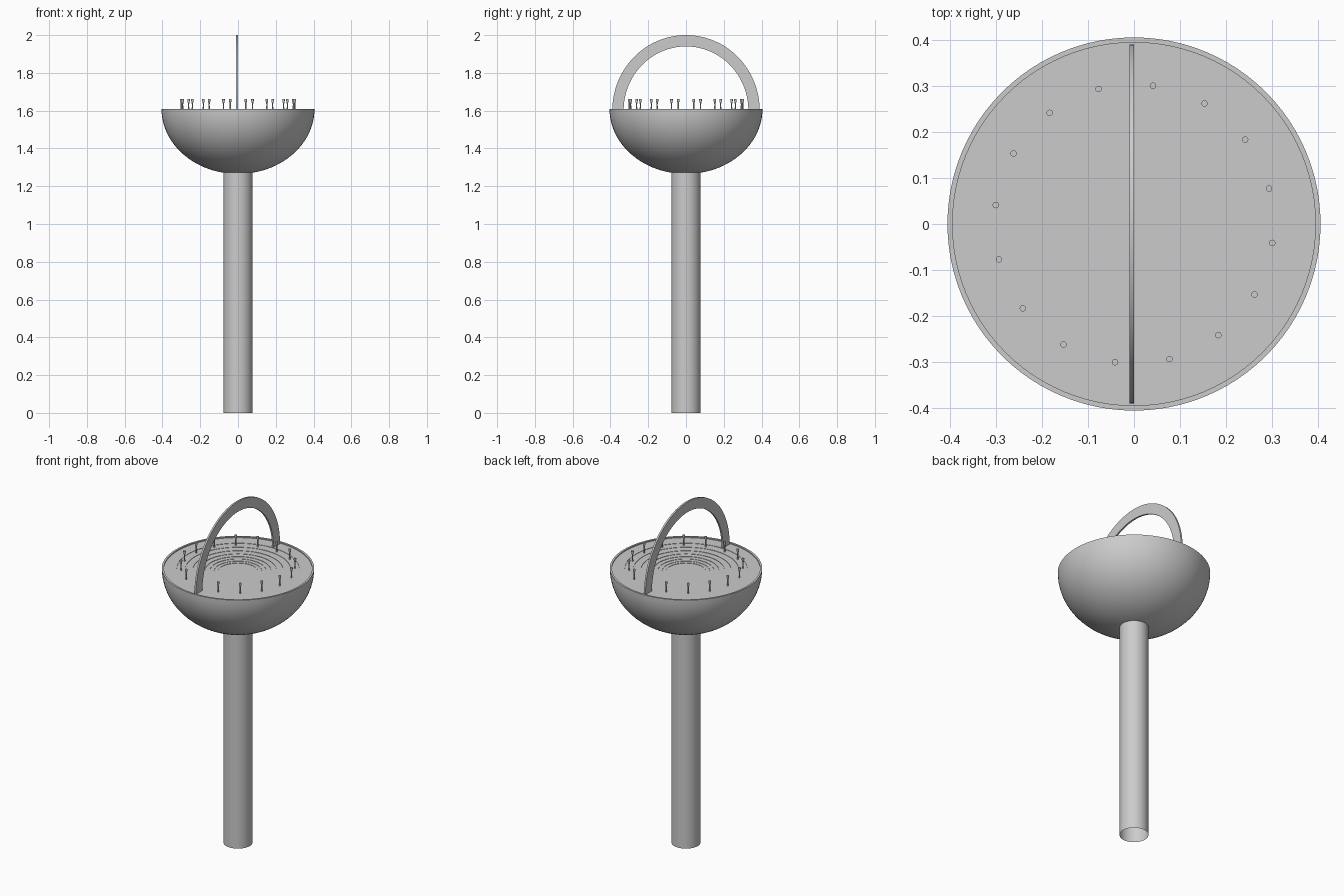
import bpy, bmesh, math

cube = bpy.data.objects.get("Cube")
if cube:
    bpy.data.objects.remove(cube)

grey = bpy.data.materials.new("stone grey")
grey.use_nodes = True
colour = (0.6, 0.6, 0.6, 1)
grey.diffuse_color = colour
grey.node_tree.nodes["Principled BSDF"].inputs["Base Color"].default_value = colour


def finish(name, bm, angle=30):
    bmesh.ops.recalc_face_normals(bm, faces=bm.faces)
    mesh = bpy.data.meshes.new(name)
    bm.to_mesh(mesh)
    bm.free()
    mesh.materials.append(grey)
    obj = bpy.data.objects.new(name, mesh)
    bpy.context.collection.objects.link(obj)
    bpy.ops.object.select_all(action="DESELECT")
    obj.select_set(True)
    bpy.context.view_layer.objects.active = obj
    bpy.ops.object.shade_smooth_by_angle(angle=math.radians(angle))
    return obj


def lathe(name, profile, sides=96, angle=30):
    """Spin a list of (radius, height) points around the z axis."""
    bm = bmesh.new()
    verts = [bm.verts.new((r, 0, z)) for r, z in profile]
    edges = [bm.edges.new(pair) for pair in zip(verts, verts[1:])]
    bmesh.ops.spin(bm, geom=verts + edges, cent=(0, 0, 0), axis=(0, 0, 1),
                   angle=math.tau, steps=sides)
    bmesh.ops.remove_doubles(bm, verts=bm.verts, dist=1e-5)
    return finish(name, bm, angle)


RIM = 1.61

# Open tubular stalk
lathe("stalk", [(0.077, 0), (0.077, 1.28)], 64)

# Bowl: half ellipse outside, narrow lip, shallow stepped basin inside
outer = []
for i in range(25):
    a = i / 24 * math.pi / 2
    outer.append((0.405 * math.sin(a), RIM - 0.345 * math.cos(a)))
basin = [(0.394, RIM)]
level = RIM - 0.006
for radius in (0.394, 0.326, 0.28, 0.24, 0.205, 0.175, 0.15, 0.127, 0.107):
    basin += [(radius, basin[-1][1]), (radius, level)]
    level -= 0.002
lathe("bowl", outer + basin[1:] + [(0, basin[-1][1])])

# Flat arch standing across the bowl from front to back
bm = bmesh.new()
rows = []
for i in range(65):
    a = math.pi * i / 64
    rows.append([bm.verts.new((x, r * math.cos(a), RIM - 0.008 + (r + 0.008) * math.sin(a)))
                 for x, r in ((-0.01, 0.33), (0, 0.33), (0, 0.39), (-0.01, 0.39))])
for p, q in zip(rows, rows[1:]):
    for k in range(4):
        n = (k + 1) % 4
        bm.faces.new((p[k], p[n], q[n], q[k]))
bm.faces.new(rows[0])
bm.faces.new(rows[-1])
finish("arch", bm)

# Ring of small flared jets
jet_profile = [(0, 1.6), (0.004, 1.6), (0.003, 1.635), (0.007, 1.655),
               (0.007, 1.662), (0, 1.662)]
first = lathe("jet", jet_profile, 12, 40)
for i in range(16):
    jet = first if i == 0 else first.copy()
    if i:
        bpy.context.collection.objects.link(jet)
    jet.name = f"jet_{i + 1}"
    a = math.radians(14.7 + 22.5 * i)
    jet.location = (0.303 * math.cos(a), 0.303 * math.sin(a), 0)
